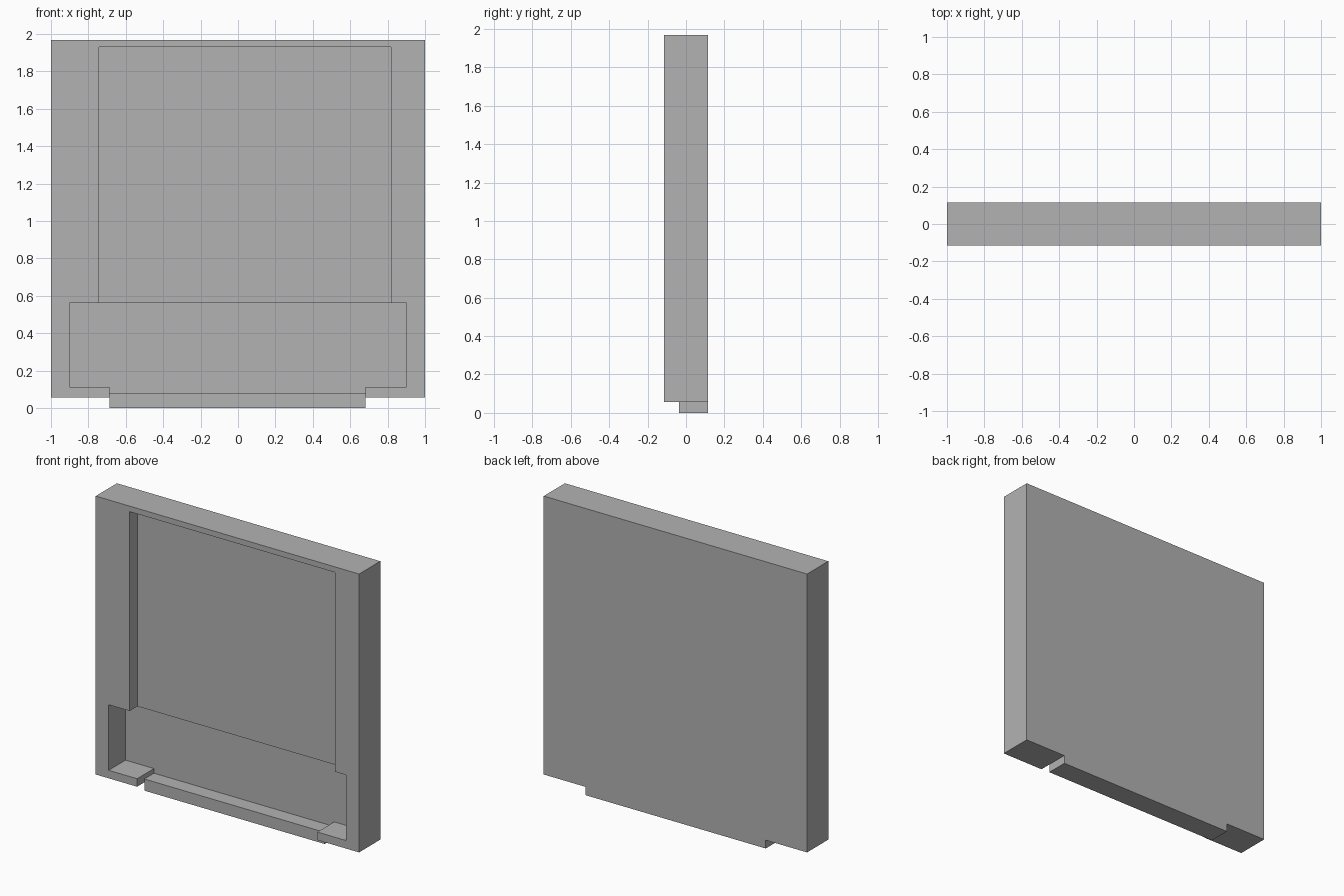
import bpy
import bmesh

cube = bpy.data.objects.get("Cube")
if cube:
    bpy.data.objects.remove(cube, do_unlink=True)

grey = bpy.data.materials.new("plain grey")
grey.use_nodes = True
colour = (0.448, 0.448, 0.448, 1)
grey.diffuse_color = colour
grey.node_tree.nodes["Principled BSDF"].inputs["Base Color"].default_value = colour

FRONT, BACK = -0.115, 0.115
TOP, RAIL = 1.968, 0.057
TAB_LEFT, TAB_RIGHT = 0.683, -0.686


def prism(name, outline, y0, y1):
    """Extrude an x-z outline from y0 to y1."""
    bm = bmesh.new()
    face = bm.faces.new([bm.verts.new((x, y0, z)) for x, z in outline])
    result = bmesh.ops.extrude_face_region(bm, geom=[face])
    moved = [v for v in result["geom"] if isinstance(v, bmesh.types.BMVert)]
    bmesh.ops.translate(bm, verts=moved, vec=(0, y1 - y0, 0))
    bmesh.ops.recalc_face_normals(bm, faces=bm.faces)
    mesh = bpy.data.meshes.new(name)
    bm.to_mesh(mesh)
    bm.free()
    mesh.materials.append(grey)
    obj = bpy.data.objects.new(name, mesh)
    bpy.context.collection.objects.link(obj)
    return obj


def rect(x0, x1, z0, z1):
    return [(x0, z0), (x1, z0), (x1, z1), (x0, z1)]


# Tray body with the connector tab below its lower rail
tray = prism("tray", [
    (-1, RAIL), (TAB_RIGHT, RAIL), (TAB_RIGHT, 0), (TAB_LEFT, 0),
    (TAB_LEFT, RAIL), (1, RAIL), (1, TOP), (-1, TOP)], FRONT, BACK)

# Shallow upper pocket, deep lower pocket with its slot, and tab front
cutters = [
    prism("upper_pocket_cutter", rect(-0.742, 0.818, 0.5, 1.93), -0.3, -0.031),
    prism("lower_pocket_cutter", [
        (-0.902, 0.112), (TAB_RIGHT, 0.112), (TAB_RIGHT, 0.08),
        (TAB_LEFT, 0.08), (TAB_LEFT, 0.112), (0.9, 0.112),
        (0.9, 0.562), (-0.902, 0.562)], -0.3, 0.068),
    prism("tab_front_cutter", rect(TAB_RIGHT, TAB_LEFT, -0.1, 0.1), -0.3, -0.036),
]
for cutter in cutters:
    cutter.hide_render = True
    mod = tray.modifiers.new(cutter.name, "BOOLEAN")
    mod.operation = "DIFFERENCE"
    mod.solver = "EXACT"
    mod.object = cutter

# Bake the cuts and drop the helpers
bpy.context.view_layer.update()
graph = bpy.context.evaluated_depsgraph_get()
baked = bpy.data.meshes.new_from_object(tray.evaluated_get(graph))
tray.modifiers.clear()
tray.data = baked
for cutter in cutters:
    bpy.data.objects.remove(cutter, do_unlink=True)
